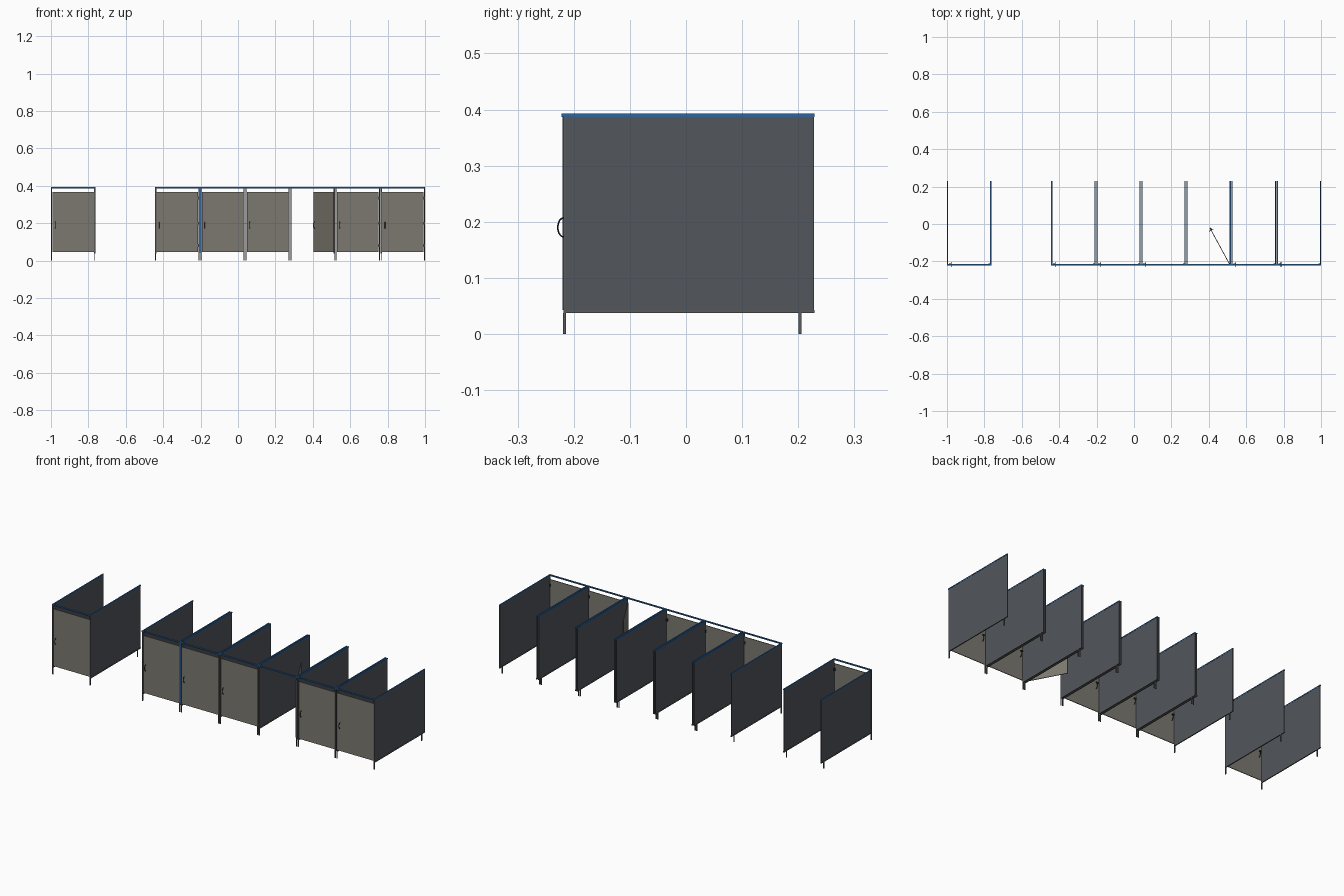
import bpy, bmesh, math
from mathutils import Matrix, Vector

if "Cube" in bpy.data.objects:
    bpy.data.objects.remove(bpy.data.objects["Cube"])


def mat(name, rgb):
    m = bpy.data.materials.new(name)
    m.diffuse_color = (*rgb, 1)
    m.use_nodes = True
    m.node_tree.nodes["Principled BSDF"].inputs["Base Color"].default_value = m.diffuse_color
    return m


SLATE = mat("slate panel", (0.085, 0.095, 0.107))
TAUPE = mat("taupe door", (0.20, 0.19, 0.16))
BLUE = mat("blue trim", (0.03, 0.13, 0.34))
METAL = mat("grey metal", (0.10, 0.10, 0.105))
BLACK = mat("black fittings", (0.015, 0.015, 0.017))


def box(name, x0, x1, y0, y1, z0, z1, m, M=None):
    bm = bmesh.new()
    bmesh.ops.create_cube(bm, size=1)
    bmesh.ops.scale(bm, vec=(x1 - x0, y1 - y0, z1 - z0), verts=bm.verts)
    bmesh.ops.translate(bm, vec=((x0 + x1) / 2, (y0 + y1) / 2, (z0 + z1) / 2), verts=bm.verts)
    me = bpy.data.meshes.new(name)
    bm.to_mesh(me)
    bm.free()
    me.materials.append(m)
    ob = bpy.data.objects.new(name, me)
    bpy.context.collection.objects.link(ob)
    if M:
        ob.matrix_world = M
    return ob


def handle(name, x, y, z, side, M):
    # bowed pull handle: a bevelled arc from door face and back
    cu = bpy.data.curves.new(name, 'CURVE')
    cu.dimensions = '3D'
    cu.bevel_depth = 0.0016
    cu.bevel_resolution = 1
    cu.use_fill_caps = True
    sp = cu.splines.new('POLY')
    sp.points.add(10)
    for i, p in enumerate(sp.points):
        a = math.pi * i / 10
        p.co = (x, y + side * 0.0105 * math.sin(a), z - 0.017 * math.cos(a), 1)
    cu.materials.append(BLACK)
    ob = bpy.data.objects.new(name, cu)
    bpy.context.collection.objects.link(ob)
    ob.matrix_world = M


W = 0.237          # stall width
T = 0.006          # panel cap width
Y0, Y1 = -0.218, 0.229


def side_panel(x):
    # x is the panel's centre line
    box("side_panel", x - 0.002, x + 0.002, Y0 + 0.001, Y1 - 0.001, 0.041, 0.388, SLATE)
    box("bottom_channel", x - T / 2, x + T / 2, Y0, Y1, 0.037, 0.043, METAL)
    box("top_cap", x - T / 2, x + T / 2, Y0, Y1, 0.387, 0.393, BLUE)
    box("front_post", x - T / 2, x + T / 2, Y0, Y0 + 0.004, 0.043, 0.387, METAL)
    for n, y in (("front_leg", -0.2165), ("rear_leg", 0.203)):
        box(n, x - 0.0025, x + 0.0025, y - 0.0025, y + 0.0025, 0, 0.037, METAL)


def stall(x, angle):
    side_panel(x + T / 2)
    side_panel(x + W - T / 2)
    # blue rail over the doorway
    box("header_rail", x, x + W, Y0 - 0.004, Y0 + 0.004, 0.387, 0.393, BLUE)
    # door built relative to its hinge on the right, extending to -x
    M = Matrix.Translation((x + W - T, -0.216, 0)) @ Matrix.Rotation(angle, 4, 'Z')
    L = W - 2 * T - 0.002
    box("door", -L, -0.001, -0.002, 0.002, 0.047, 0.368, TAUPE, M)
    for s, n in ((-1, "outer_handle"), (1, "inner_handle")):
        handle(n, -L + 0.015, s * 0.002, 0.19, s, M)
    box("latch", -L + 0.002, -L + 0.014, 0.002, 0.006, 0.205, 0.213, BLACK, M)
    # hinges
    for z in (0.08, 0.20, 0.335):
        box("hinge", -0.008, 0.001, 0.001, 0.005, z - 0.008, z + 0.008, BLACK, M)


PITCH = 0.2412
START = 1 - W - 5 * PITCH
OPEN = -math.radians(61.5)

# lone stall, then the row of six with the fourth door open inward
stall(-1.0, 0)
for i in range(6):
    x = START + i * PITCH
    stall(x, OPEN if i == 3 else 0)
    if i:
        # strip joining neighbouring header rails
        box("header_joint", x - PITCH + W, x, Y0 - 0.004, Y0 + 0.004, 0.387, 0.393, BLUE)

# blue cover strip between the first two stalls of the row
xj = START + PITCH - (PITCH - W) / 2
box("blue_cover_strip", xj - 0.005, xj + 0.005, Y0 - 0.002, Y0, 0.043, 0.387, BLUE)
